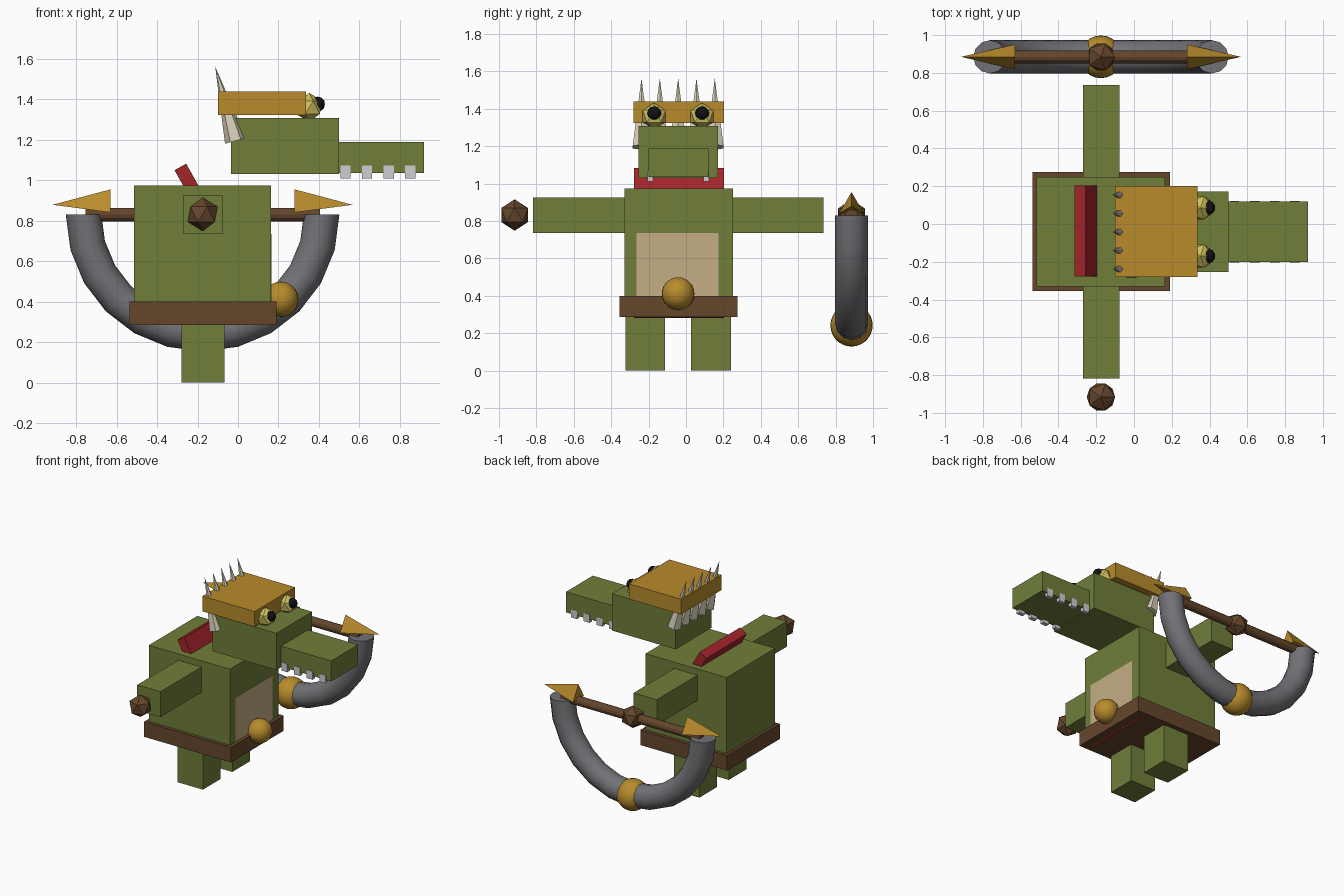
import bpy, bmesh, math
from mathutils import Vector, Matrix

cube = bpy.data.objects.get("Cube")
if cube:
    bpy.data.objects.remove(cube, do_unlink=True)


def material(name, r, g, b):
    m = bpy.data.materials.new(name)
    m.use_nodes = True
    m.diffuse_color = (r, g, b, 1)
    bsdf = next(n for n in m.node_tree.nodes if n.type == 'BSDF_PRINCIPLED')
    bsdf.inputs["Base Color"].default_value = (r, g, b, 1)
    return m


GREEN = material("scale green", .16, .21, .042)
BROWN = material("leather brown", .13, .062, .025)
GOLD = material("gold", .48, .26, .025)
GREY = material("steel grey", .17, .17, .185)
TAN = material("belly tan", .56, .42, .23)
RED = material("cape red", .37, .018, .024)
YELLOW = material("eye yellow", .62, .53, .11)
BLACK = material("pupil black", .006, .006, .008)
IVORY = material("horn ivory", .68, .62, .48)
WHITE = material("tooth white", .62, .62, .64)


def finish(name, bm, mat, smooth=False):
    bmesh.ops.recalc_face_normals(bm, faces=bm.faces)
    mesh = bpy.data.meshes.new(name)
    bm.to_mesh(mesh)
    bm.free()
    mesh.materials.append(mat)
    for p in mesh.polygons:
        p.use_smooth = smooth
    ob = bpy.data.objects.new(name, mesh)
    bpy.context.scene.collection.objects.link(ob)
    return ob


def box(name, x, y, z, mat):
    """Box from (min, max) ranges."""
    bm = bmesh.new()
    bmesh.ops.create_cube(bm, size=1)
    for v in bm.verts:
        v.co = [sum(r) / 2 + c * (r[1] - r[0]) for r, c in zip((x, y, z), v.co)]
    return finish(name, bm, mat)


def ico(name, center, r, mat, subdivisions=1):
    bm = bmesh.new()
    bmesh.ops.create_icosphere(bm, subdivisions=subdivisions, radius=r,
                               matrix=Matrix.Translation(center))
    return finish(name, bm, mat)


def ball(name, center, r, mat):
    bm = bmesh.new()
    bmesh.ops.create_uvsphere(bm, u_segments=24, v_segments=14, radius=r,
                              matrix=Matrix.Translation(center))
    return finish(name, bm, mat, True)


def cone(name, start, end, r1, r2, sides, mat, roll=0):
    """Cone or rod between two points."""
    a, b = Vector(start), Vector(end)
    d = b - a
    bm = bmesh.new()
    bmesh.ops.create_cone(
        bm, cap_ends=True, segments=sides, radius1=r1, radius2=r2, depth=d.length,
        matrix=Matrix.Translation((a + b) / 2) @ d.to_track_quat('Z', 'Y').to_matrix().to_4x4()
        @ Matrix.Rotation(roll, 4, 'Z'))
    return finish(name, bm, mat)


MID = -.042   # centre plane of the creature
CX = -.175    # centre of the torso

# Torso, belly, belt and buckle
box("torso", (-.515, .163), (-.33, .25), (.3, .975), GREEN)
box("belly_plate", (.16, .165), (-.265, .175), (.35, .735), TAN)
box("belt", (-.537, .19), (-.355, .275), (.286, .4), BROWN)
ball("belt_buckle", (.212, MID, .412), .087, GOLD)

# Arms and legs
for side, s in (("right", -1), ("left", 1)):
    arm = sorted((MID + s * .28, MID + s * .777))
    leg = sorted((MID + s * .069, MID + s * .282))
    box(side + "_arm", (-.27, -.076), arm, (.735, .927), GREEN)
    box(side + "_leg", (-.28, -.067), leg, (0, .3), GREEN)

# Leaning cape slab running through the torso
cape = box("cape", (-.033, .033), (-.278, .204), (-.441, .441), RED)
lean = Matrix.Rotation(math.radians(-29.3), 4, 'Y')
cape.data.transform(Matrix.Translation((-.285, 0, 1.066)) @ lean @ Matrix.Translation((0, 0, -.441)))

# Head and snout
box("head", (-.034, .5), (-.255, .172), (1.03, 1.308), GREEN)
box("snout", (.49, .92), (-.2, .12), (1.035, 1.19), GREEN)
for i in range(4):
    x = .532 + i * .1065
    for side, s in (("right", -1), ("left", 1)):
        y = sorted((MID + s * .135, MID + s * .165))
        box(f"{side}_tooth_{i + 1}", (x - .025, x + .025), y, (1.01, 1.072), WHITE)

# Hat pierced by a row of horns
box("hat", (-.1, .335), (-.28, .202), (1.323, 1.438), GOLD)
for i in range(5):
    y = MID + (i - 2) * .098
    cone(f"horn_{i + 1}", (-.012, y, 1.195), (-.113, y, 1.563), .054, 0, 6, IVORY)

# Eyes
for side, s in (("right", -1), ("left", 1)):
    y = MID + s * .128
    ico(side + "_eye", (.352, y, 1.36), .072, YELLOW)
    ico(side + "_pupil", (.393, y, 1.376), .038, BLACK, 2)

# Knob beside the right hand
ico("hand_knob", (CX, -.916, .832), .084, BROWN)

# Crossbar weapon with a hanging half ring
WY, WZ, R, r = .885, .83, .588, .088
cone("crossbar", (CX - .58, WY, WZ), (CX + .58, WY, WZ), .034, .034, 12, BROWN)
ico("crossbar_knob", (CX, WY, WZ), .084, BROWN)
ball("ring_ornament", (CX, WY, WZ - R), .113, GOLD)
for side, s in (("right", -1), ("left", 1)):
    # three sided spear tip, flat side down
    bm = bmesh.new()
    base = [bm.verts.new((CX + s * .455, WY + .076 * math.sin(a), .879 + .076 * math.cos(a)))
            for a in (0, math.tau / 3, 2 * math.tau / 3)]
    tip = bm.verts.new((CX + s * .741, WY, .879))
    bm.faces.new(base)
    for i in range(3):
        bm.faces.new((base[i], base[(i + 1) % 3], tip))
    finish(side + "_spear_tip", bm, GOLD)

# Half ring swept as rings of vertices
bm = bmesh.new()
STEPS, SIDES = 12, 12
rings = []
for i in range(STEPS + 1):
    a = math.pi * (1 + i / STEPS)
    ring = []
    for j in range(SIDES):
        b = math.tau * j / SIDES
        d = R + r * math.cos(b)
        ring.append(bm.verts.new((CX + d * math.cos(a), WY + r * math.sin(b), WZ + d * math.sin(a))))
    rings.append(ring)
for p, q in zip(rings, rings[1:]):
    for j in range(SIDES):
        k = (j + 1) % SIDES
        bm.faces.new((p[j], p[k], q[k], q[j]))
bm.faces.new(rings[0])
bm.faces.new(rings[-1])
ring_ob = finish("half_ring", bm, GREY, True)
for p in ring_ob.data.polygons:
    p.use_smooth = len(p.vertices) == 4
